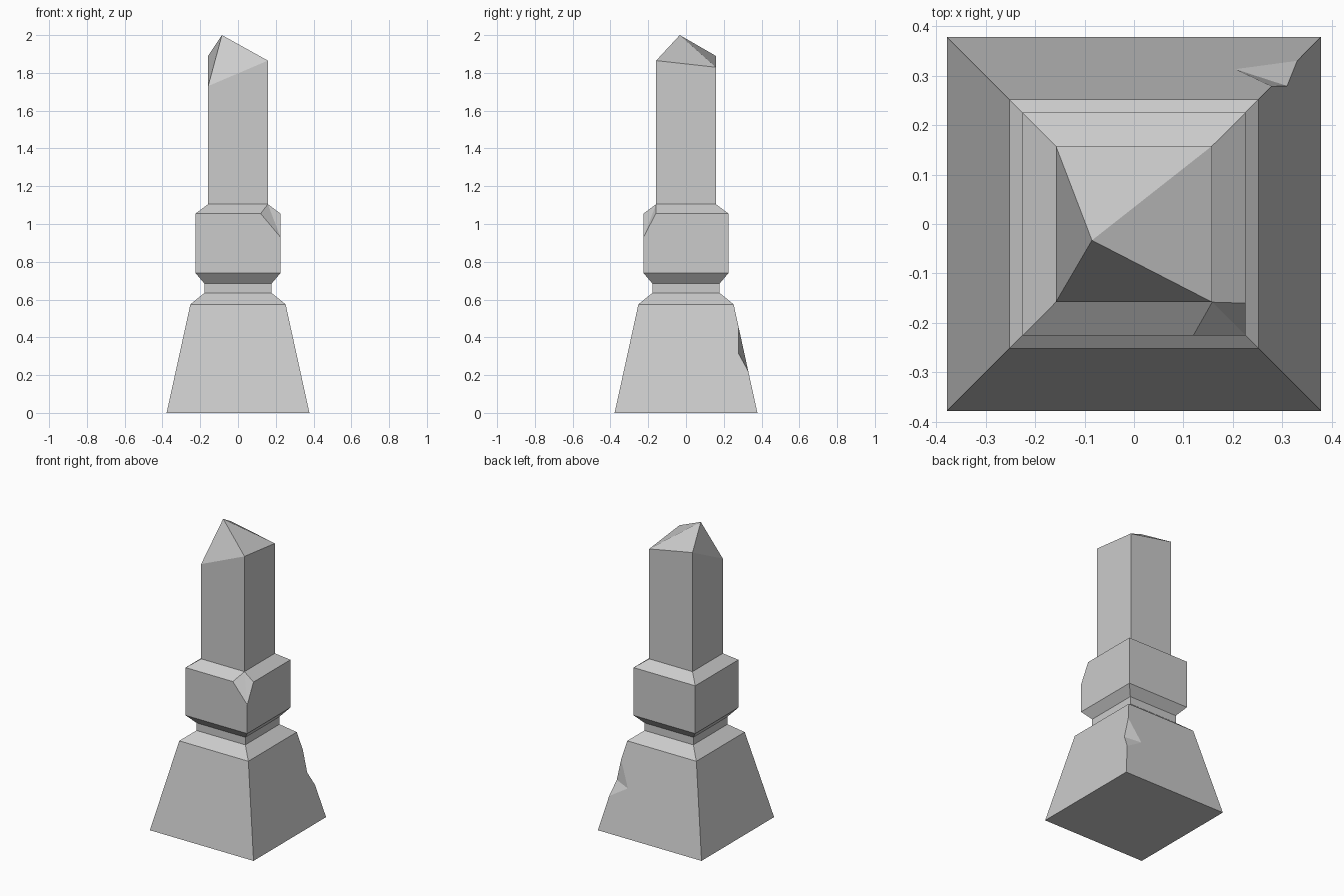
import bpy, bmesh
from mathutils import Vector

if "Cube" in bpy.data.objects:
    bpy.data.objects.remove(bpy.data.objects["Cube"])

# Square profile of the pillar: (half width, height)
PROFILE = [(0.378, 0), (0.252, 0.575), (0.178, 0.635), (0.178, 0.685),
           (0.225, 0.74), (0.225, 1.055), (0.158, 1.105)]
CORNERS = [(-1, -1), (1, -1), (1, 1), (-1, 1)]   # FL, FR, BR, BL
rings = [[Vector((sx * h, sy * h, z)) for sx, sy in CORNERS] for h, z in PROFILE]

# Broken shaft top: each corner ends at its own height, apex is off centre
top_h = [1.73, 1.865, 1.83, 1.89]
rings.append([Vector((sx * 0.158, sy * 0.158, z)) for (sx, sy), z in zip(CORNERS, top_h)])
apex = Vector((-0.085, -0.033, 2.0))

# Polygon per (level, side); side 0 front, 1 right, 2 back, 3 left
polys = {}
for i in range(len(rings) - 1):
    lo, hi = rings[i], rings[i + 1]
    for k in range(4):
        n = (k + 1) % 4
        polys[i, k] = [lo[k], lo[n], hi[n], hi[k]]


def swap(key, old, new):
    """Replace one corner of a polygon by a run of points."""
    p = polys[key]
    j = p.index(old)
    polys[key] = p[:j] + new + p[j + 1:]


# Chip on the front right corner of the collar
corner, a = rings[5][1], rings[6][1]
b = Vector((0.225, -0.225, 0.93))
l = Vector((0.12, -0.225, 1.055))
r = Vector((0.225, -0.16, 1.055))
swap((4, 0), corner, [b, l])
swap((4, 1), corner, [r, b])
swap((5, 0), corner, [l])
swap((5, 1), corner, [r])
chips = [[a, l, b], [a, b, r]]


# Notch in the back right edge of the base
def base_half(z):
    return 0.378 - 0.126 * z / 0.575


foot = rings[0][2]
t = Vector((base_half(0.455), base_half(0.455), 0.455))
b = Vector((base_half(0.22), base_half(0.22), 0.22))
d = Vector((base_half(0.313), 0.279, 0.313))
l = Vector((0.205, base_half(0.297), 0.297))
swap((0, 1), foot, [foot, b, d, t])
swap((0, 2), foot, [t, l, b, foot])
chips += [[l, d, b], [l, t, d]]

# Pointed cap and underside
caps = [[rings[-1][k], rings[-1][(k + 1) % 4], apex] for k in range(4)]
caps.append(rings[0][::-1])

# Assemble one closed stone
bm = bmesh.new()
for poly in list(polys.values()) + chips + caps:
    bm.faces.new([bm.verts.new(p) for p in poly])
bmesh.ops.remove_doubles(bm, verts=bm.verts, dist=1e-5)
bmesh.ops.recalc_face_normals(bm, faces=bm.faces)
mesh = bpy.data.meshes.new("stone_pillar")
bm.to_mesh(mesh)
bm.free()
bpy.context.collection.objects.link(bpy.data.objects.new("stone_pillar", mesh))
